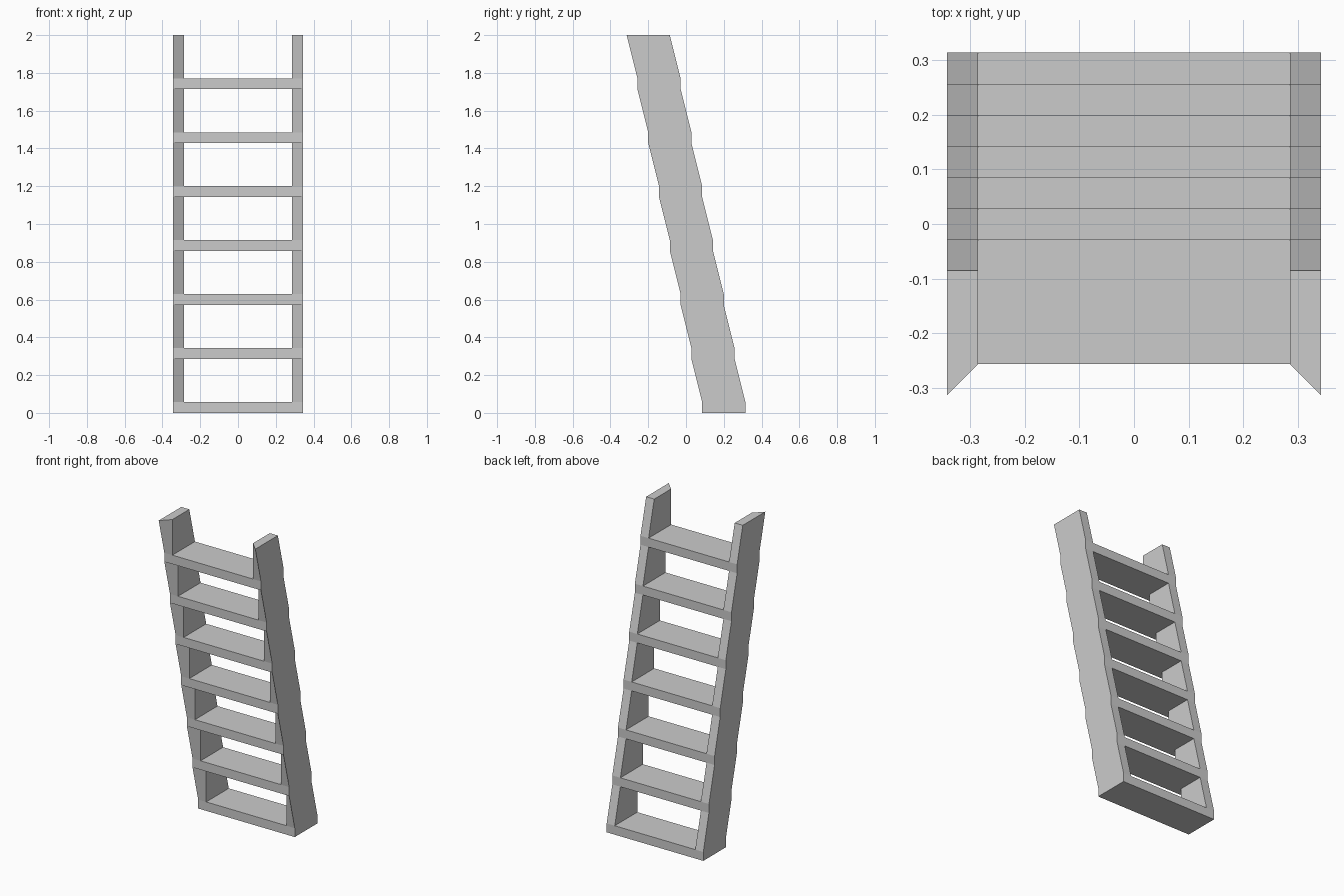
import bpy, bmesh

if "Cube" in bpy.data.objects:
    bpy.data.objects.remove(bpy.data.objects["Cube"])

T = 2 / 35            # board thickness; every size is a multiple of it
RUNGS, PITCH = 7, 5   # number of rungs, vertical spacing
OUT, INN = 6, 5       # outer and inner half widths

bm = bmesh.new()


def face(*pts):
    bm.faces.new([bm.verts.new((x * T, y * T, z * T)) for x, y, z in pts])


def rung(i):
    """Full-width tread, left open where the rails meet it."""
    f, b = 1.5 - i, 5.5 - i
    z0, z1 = i * PITCH, i * PITCH + 1
    # front, back and top boards
    face((-OUT, f, z0), (OUT, f, z0), (OUT, f, z1), (INN, f, z1), (-INN, f, z1), (-OUT, f, z1))
    face((-OUT, b, z0), (-INN, b, z0), (INN, b, z0), (OUT, b, z0),
         (OUT, b, z1), (INN, b, z1), (-INN, b, z1), (-OUT, b, z1))
    face((-INN, f, z1), (INN, f, z1), (INN, b, z1), (-INN, b, z1))
    # ends
    for x in (-OUT, OUT):
        face((x, f, z0), (x, b, z0), (x, b, z1), (x, f, z1))
    # underside: whole base on the lowest rung, mitred lip on the others
    if i == 0:
        face((-OUT, f, z0), (OUT, f, z0), (OUT, b, z0), (INN, b, z0), (-INN, b, z0), (-OUT, b, z0))
    else:
        face((-OUT, f, z0), (-INN, f + 1, z0), (-INN, b, z0),
             (INN, b, z0), (INN, f + 1, z0), (OUT, f, z0))


def rail_section(i, s):
    """Leaning rail piece above rung i; its inner front edge stays upright."""
    f, b = 1.5 - i, 5.5 - i
    z0, z1 = i * PITCH + 1, (i + 1) * PITCH
    low = [(s * OUT, f, z0), (s * INN, f, z0), (s * INN, b, z0), (s * OUT, b, z0)]
    top = [(s * OUT, f - 1, z1), (s * INN, f, z1), (s * INN, b - 1, z1), (s * OUT, b - 1, z1)]
    for k in range(4):
        n = (k + 1) % 4
        face(low[k], low[n], top[n], top[k])
    if i == RUNGS - 1:
        face(*top)


for i in range(RUNGS):
    rung(i)
    for side in (-1, 1):
        rail_section(i, side)

# weld everything into one closed frame
bmesh.ops.remove_doubles(bm, verts=bm.verts, dist=1e-4)
bmesh.ops.recalc_face_normals(bm, faces=bm.faces)
mesh = bpy.data.meshes.new("ladder_frame")
bm.to_mesh(mesh)
bm.free()
bpy.context.collection.objects.link(bpy.data.objects.new("ladder_frame", mesh))
